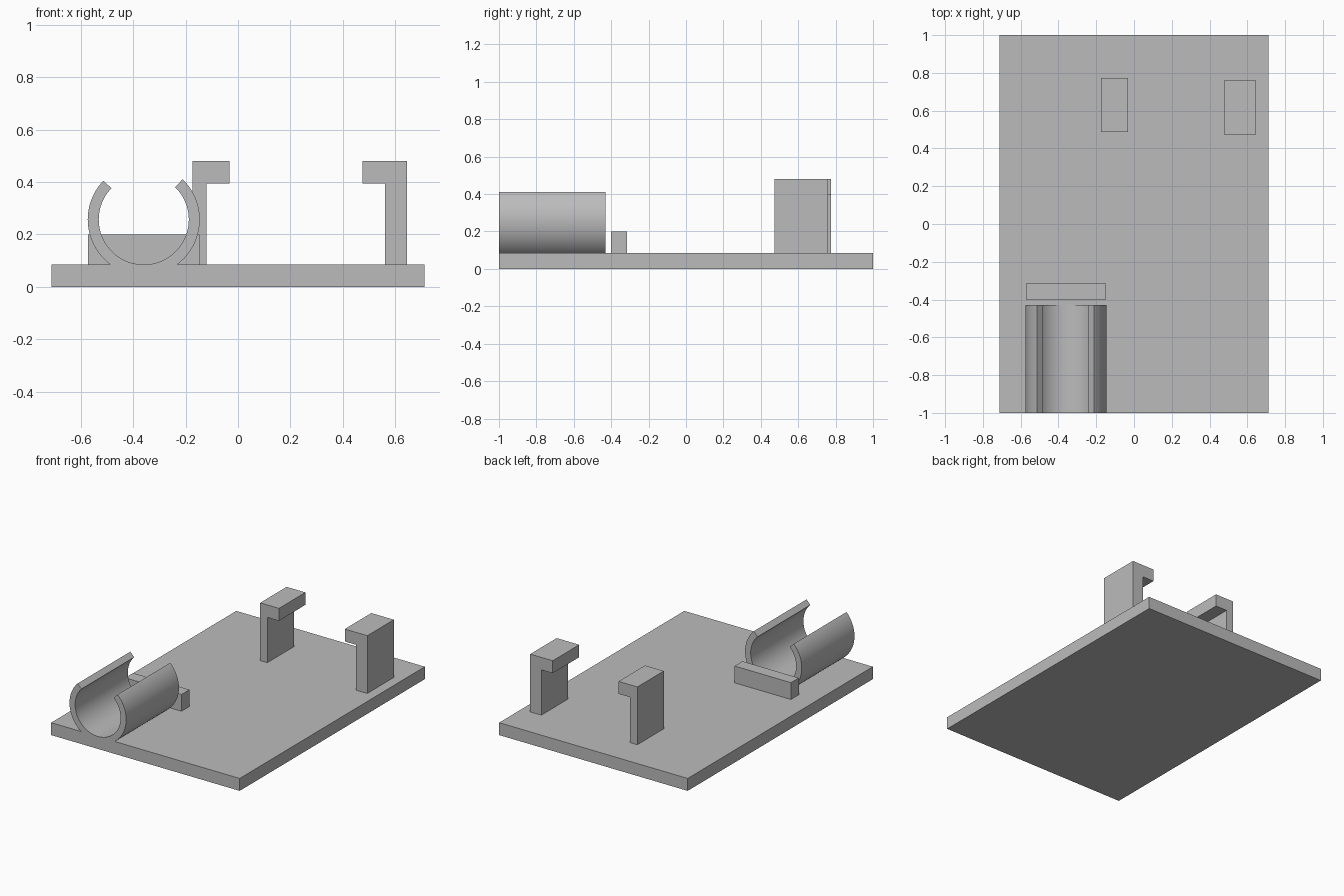
import bpy
import bmesh
from math import sin, cos, radians

cube = bpy.data.objects.get("Cube")
if cube:
    bpy.data.objects.remove(cube, do_unlink=True)

grey = bpy.data.materials.new("plain_grey")
grey.use_nodes = True
colour = (0.5, 0.5, 0.5, 1)
grey.diffuse_color = colour
grey.node_tree.nodes["Principled BSDF"].inputs["Base Color"].default_value = colour

TOP = 0.085  # upper face of the base plate


def extrude(name, profile, y0, y1):
    """Extrude a closed (x, z) outline along y."""
    bm = bmesh.new()
    face = bm.faces.new([bm.verts.new((x, y0, z)) for x, z in profile])
    geom = bmesh.ops.extrude_face_region(bm, geom=[face])["geom"]
    moved = [v for v in geom if isinstance(v, bmesh.types.BMVert)]
    bmesh.ops.translate(bm, verts=moved, vec=(0, y1 - y0, 0))
    bmesh.ops.recalc_face_normals(bm, faces=bm.faces)
    mesh = bpy.data.meshes.new(name)
    bm.to_mesh(mesh)
    bm.free()
    mesh.materials.append(grey)
    obj = bpy.data.objects.new(name, mesh)
    bpy.context.collection.objects.link(obj)
    return obj


def box(name, x0, x1, y0, y1, z0, z1):
    return extrude(name, [(x0, z0), (x1, z0), (x1, z1), (x0, z1)], y0, y1)


def hook(name, back, inner, tip, y0, y1):
    """Upright post with a lip reaching towards tip."""
    under, top = 0.395, 0.48
    outline = [(back, TOP), (inner, TOP), (inner, under),
               (tip, under), (tip, top), (back, top)]
    return extrude(name, outline, y0, y1)


# Base plate and low end stop
box("base_plate", -0.713, 0.713, -1, 1, 0, TOP)
box("end_stop", -0.573, -0.147, -0.4, -0.315, TOP, 0.2)

# Two hooks facing each other
hook("right_hook", -0.174, -0.12, -0.032, 0.488, 0.774)
hook("left_hook", 0.646, 0.562, 0.476, 0.474, 0.76)

# Open round holder, each side running from its tip down into the plate
cx, cz, outer, inner = -0.36, 0.257, 0.214, 0.172


def arc(radius, start, end, steps=40):
    angles = [radians(start + (end - start) * i / steps) for i in range(steps + 1)]
    return [(cx + radius * cos(a), cz + radius * sin(a)) for a in angles]


for name, tip, foot, bottom in (("holder_left_side", 46, -53.5, -90),
                                ("holder_right_side", 136, 233.5, 270)):
    outline = arc(outer, tip, foot) + arc(inner, bottom, tip)
    holder = extrude(name, outline, -1, -0.43)
    bpy.ops.object.select_all(action="DESELECT")
    holder.select_set(True)
    bpy.context.view_layer.objects.active = holder
    bpy.ops.object.shade_smooth_by_angle(angle=radians(30))
